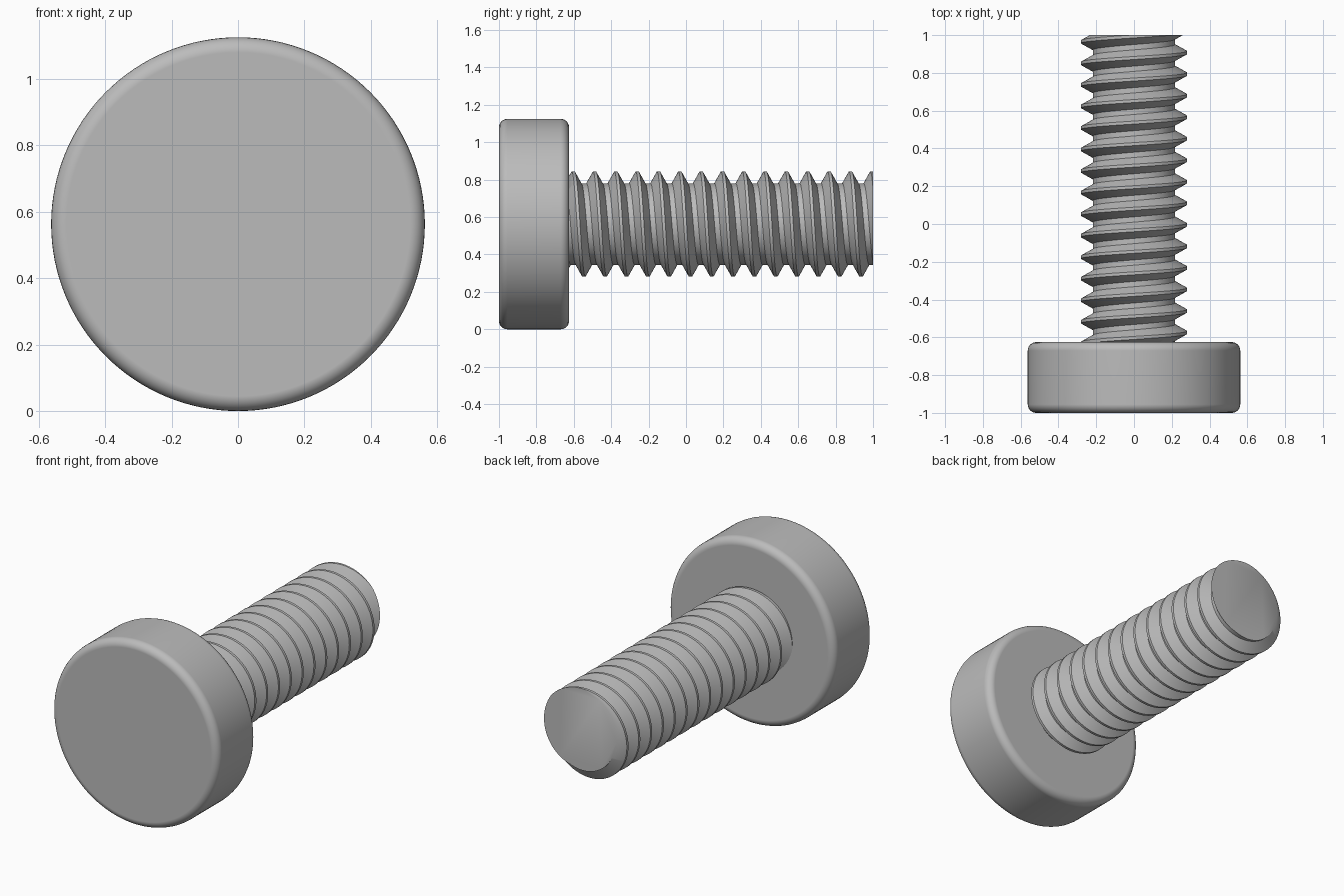
import bpy, bmesh
from math import sin, cos, pi, radians
from mathutils import Matrix

old = bpy.data.objects.get("Cube")
if old:
    bpy.data.objects.remove(old, do_unlink=True)

RADIUS = 0.5625          # head radius, also the height of the axis
HEAD_BACK = -0.625
CREST_R, ROOT_R = 0.281, 0.218
PITCH, SEGS = 0.114, 96

steel = bpy.data.materials.new("Grey steel")
steel.use_nodes = True
grey = (0.5, 0.5, 0.5, 1)
steel.diffuse_color = grey
steel.node_tree.nodes["Principled BSDF"].inputs["Base Color"].default_value = grey


def finish(bm, name):
    """Turn a bmesh into a smooth shaded object on the screw axis."""
    bmesh.ops.recalc_face_normals(bm, faces=bm.faces)
    mesh = bpy.data.meshes.new(name)
    bm.to_mesh(mesh)
    bm.free()
    mesh.materials.append(steel)
    obj = bpy.data.objects.new(name, mesh)
    obj.location.z = RADIUS
    bpy.context.collection.objects.link(obj)
    bpy.ops.object.select_all(action='DESELECT')
    obj.select_set(True)
    bpy.context.view_layer.objects.active = obj
    bpy.ops.object.shade_smooth_by_angle(angle=radians(30))
    return obj


# Head: a disc with rounded rims
bm = bmesh.new()
depth = HEAD_BACK + 1
turn = Matrix.Translation((0, -1 + depth / 2, 0)) @ Matrix.Rotation(pi / 2, 4, 'X')
bmesh.ops.create_cone(bm, cap_ends=True, segments=128, radius1=RADIUS,
                      radius2=RADIUS, depth=depth, matrix=turn)
rims = [e for e in bm.edges if any(len(f.verts) > 4 for f in e.link_faces)]
bmesh.ops.bevel(bm, geom=rims, offset=0.045, segments=6, profile=0.5, affect='EDGES')
head = finish(bm, "screw_head")
normals = head.modifiers.new("Flat caps", 'WEIGHTED_NORMAL')
normals.keep_sharp = True

# Threaded shank: a trapezoid profile swept along a right-handed helix
profile = [(-0.008, CREST_R), (0.008, CREST_R),
           (PITCH / 2 - 0.014, ROOT_R), (PITCH / 2 + 0.014, ROOT_R)]
bm = bmesh.new()
rows = []
for i in range(SEGS * 18):
    a = 2 * pi * i / SEGS
    y = 0.993 - 16 * PITCH + PITCH * i / SEGS
    rows.append([bm.verts.new((r * sin(a), y + dy, r * cos(a))) for dy, r in profile])
for i in range(len(rows) - SEGS - 1):
    # the last column joins the first column of the next turn
    here = rows[i] + rows[i + SEGS][:1]
    ahead = rows[i + 1] + rows[i + SEGS + 1][:1]
    for j in range(len(profile)):
        bm.faces.new((here[j], here[j + 1], ahead[j + 1], ahead[j]))

# Cut both ends flat and close them
for y, side in ((HEAD_BACK - 0.01, -1), (1, 1)):
    cut = bmesh.ops.bisect_plane(bm, geom=bm.verts[:] + bm.edges[:] + bm.faces[:],
                                 plane_co=(0, y, 0), plane_no=(0, side, 0),
                                 clear_outer=True)["geom_cut"]
    edges = [g for g in cut if isinstance(g, bmesh.types.BMEdge)]
    bmesh.ops.edgeloop_fill(bm, edges=edges)
loose = [v for v in bm.verts if not v.link_faces]
bmesh.ops.delete(bm, geom=loose, context='VERTS')
finish(bm, "threaded_shank")
